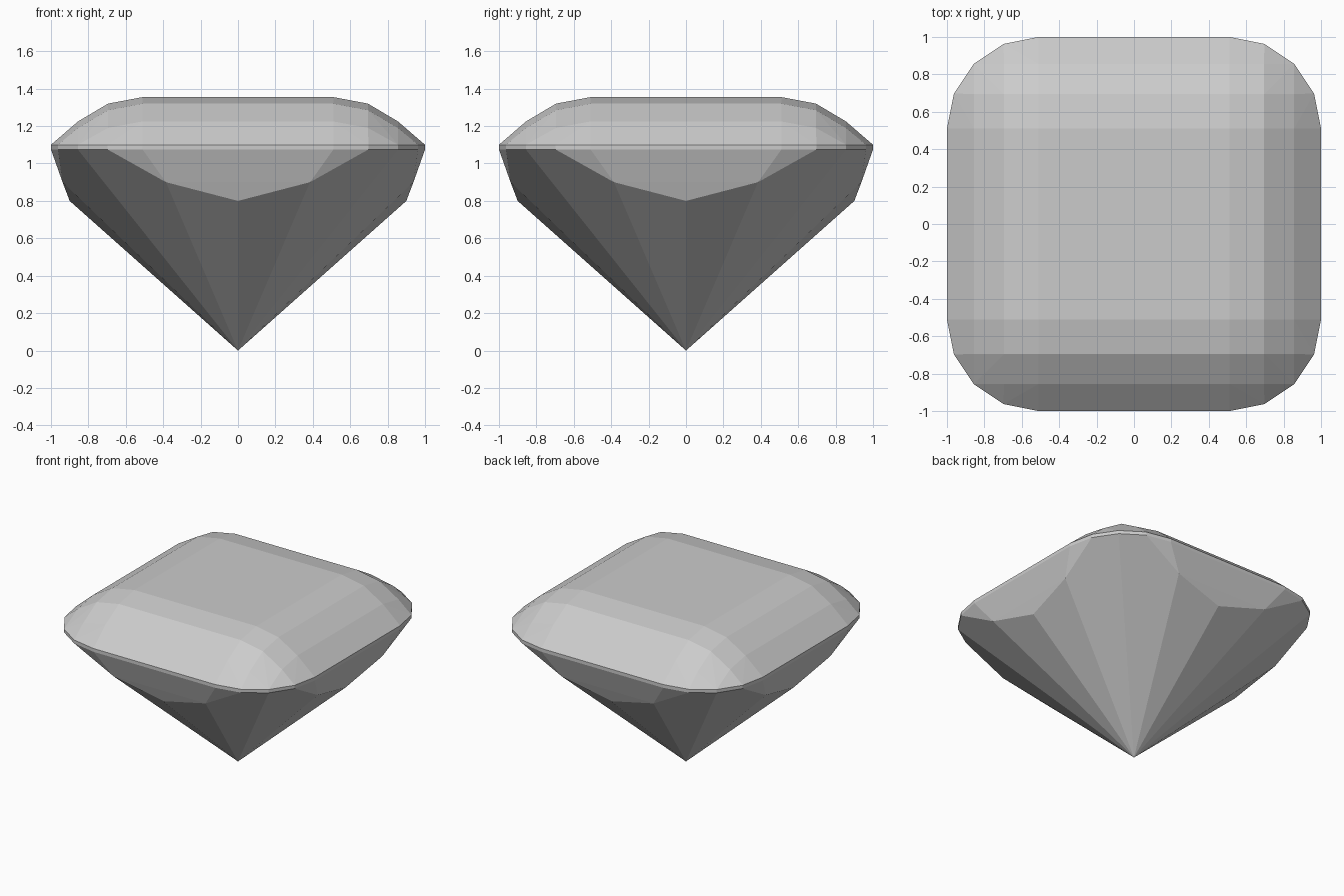
import bpy
import bmesh
import math

cube = bpy.data.objects.get("Cube")
if cube:
    bpy.data.objects.remove(cube)

GIRDLE_TOP, GIRDLE_BOTTOM = 1.1, 1.075
FLAT, RADIUS = 0.51, 0.49

stone = bpy.data.materials.new("grey stone")
stone.use_nodes = True
GREY = (0.6, 0.6, 0.6, 1)
stone.diffuse_color = GREY
stone.node_tree.nodes["Principled BSDF"].inputs["Base Color"].default_value = GREY


def finish(name, bm):
    bmesh.ops.recalc_face_normals(bm, faces=bm.faces)
    mesh = bpy.data.meshes.new(name)
    bm.to_mesh(mesh)
    bm.free()
    mesh.materials.append(stone)
    obj = bpy.data.objects.new(name, mesh)
    bpy.context.collection.objects.link(obj)


def quarter_turns(points):
    """Repeat points around the four sides."""
    result = []
    for x, y, z in points:
        result += [(x, y, z), (-y, x, z), (-x, -y, z), (y, -x, z)]
    return result


def hull_part(name, points, cap_z):
    """Faceted convex shell, left open at the girdle."""
    bm = bmesh.new()
    for p in points:
        bm.verts.new(p)
    bmesh.ops.convex_hull(bm, input=bm.verts)
    caps = [f for f in bm.faces if all(abs(v.co.z - cap_z) < 1e-4 for v in f.verts)]
    bmesh.ops.delete(bm, geom=caps, context='FACES')
    loose = [v for v in bm.verts if not v.link_faces]
    bmesh.ops.delete(bm, geom=loose, context='VERTS')
    bmesh.ops.dissolve_limit(bm, angle_limit=math.radians(0.5),
                             verts=bm.verts, edges=bm.edges)
    finish(name, bm)


# Cushion outline: a square with four-step rounded corners
outline = []
for side in range(4):
    for step in range(5):
        a = math.radians(22.5 * step)
        x, y = FLAT + RADIUS * math.cos(a), FLAT + RADIUS * math.sin(a)
        for _ in range(side):
            x, y = -y, x
        outline.append((x, y))

# Crown: stepped curve swept along both directions
steps = [(FLAT, 0), (0.695, 0.035), (0.855, 0.13)]
crown = [(x, y, 1.355 - dx - dy)
         for x, dx in steps for y, dy in steps if dx + dy < 0.25]
crown = quarter_turns(crown) + [(x, y, GIRDLE_TOP) for x, y in outline]
hull_part("crown", crown, GIRDLE_TOP)

# Girdle: thin upright band
bm = bmesh.new()
low, high = [[bm.verts.new((x, y, z)) for x, y in outline]
             for z in (GIRDLE_BOTTOM, GIRDLE_TOP)]
for i in range(len(outline)):
    j = (i + 1) % len(outline)
    bm.faces.new((low[i], low[j], high[j], high[i]))
finish("girdle", bm)

# Pavilion: curved side facets meeting at a point
belly = quarter_turns([(0, -0.9, 0.8), (0.385, -0.938, 0.9), (-0.385, -0.938, 0.9)])
pavilion = [(x, y, GIRDLE_BOTTOM) for x, y in outline] + belly + [(0, 0, 0)]
hull_part("pavilion", pavilion, GIRDLE_BOTTOM)
